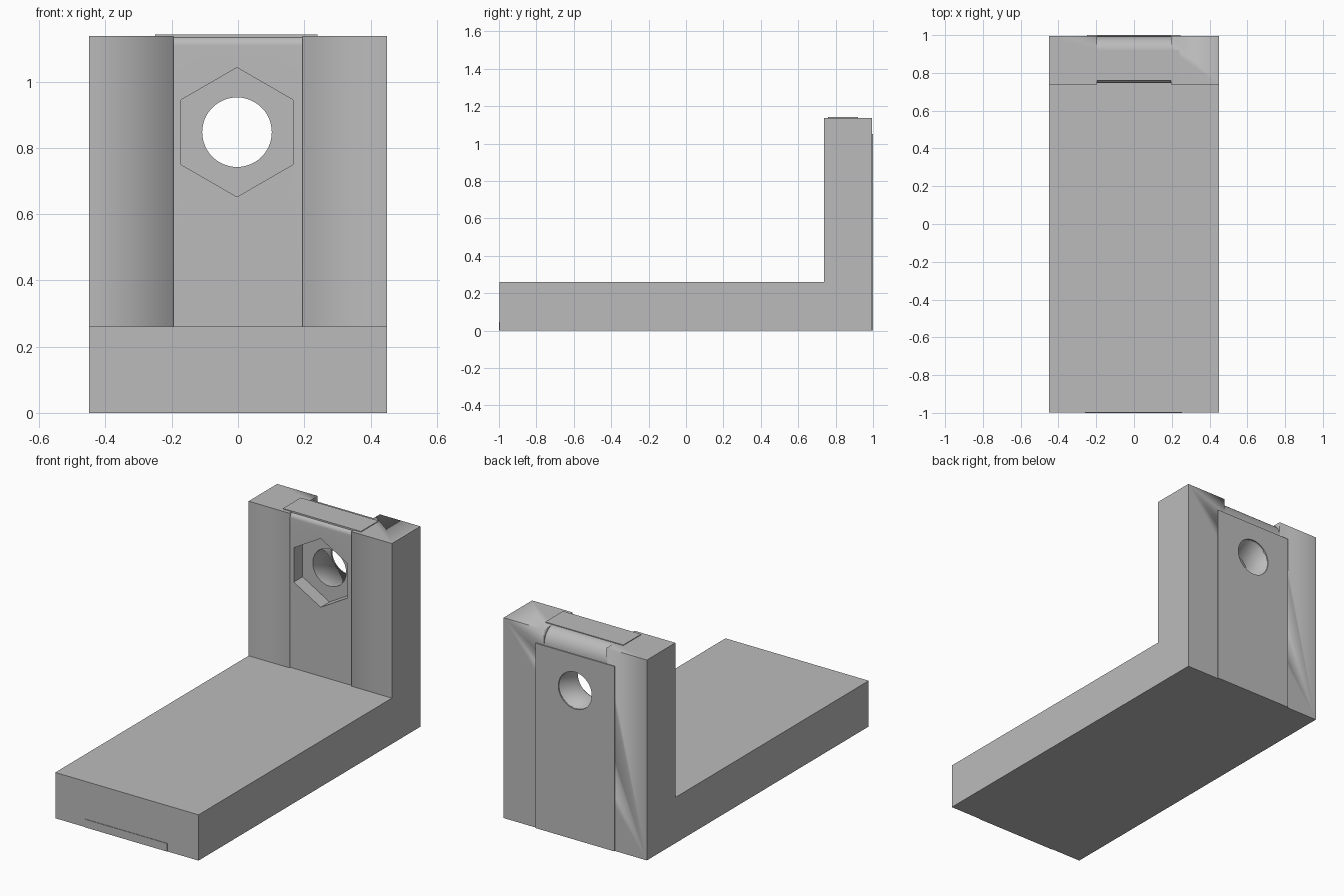
import bpy, bmesh, math

if "Cube" in bpy.data.objects:
    bpy.data.objects.remove(bpy.data.objects["Cube"])

grey = bpy.data.materials.new("plain grey")
grey.diffuse_color = (0.5, 0.5, 0.5, 1)
grey.use_nodes = True
grey.node_tree.nodes["Principled BSDF"].inputs["Base Color"].default_value = grey.diffuse_color


def extrude(name, points, x0, x1):
    """Extrude a closed (y, z) profile along x."""
    bm = bmesh.new()
    face = bm.faces.new([bm.verts.new((x0, y, z)) for y, z in points])
    out = bmesh.ops.extrude_face_region(bm, geom=[face])
    new = [v for v in out["geom"] if isinstance(v, bmesh.types.BMVert)]
    bmesh.ops.translate(bm, verts=new, vec=(x1 - x0, 0, 0))
    bmesh.ops.recalc_face_normals(bm, faces=bm.faces)
    mesh = bpy.data.meshes.new(name)
    bm.to_mesh(mesh)
    bm.free()
    mesh.materials.append(grey)
    ob = bpy.data.objects.new(name, mesh)
    bpy.context.collection.objects.link(ob)
    return ob


def box(name, x0, x1, y0, y1, z0, z1):
    return extrude(name, [(y0, z0), (y1, z0), (y1, z1), (y0, z1)], x0, x1)


def arc(cy, cz, ry, rz, a0, a1, n=12):
    angles = [math.radians(a0 + (a1 - a0) * i / n) for i in range(n + 1)]
    return [(cy + ry * math.cos(a), cz + rz * math.sin(a)) for a in angles]


def prism(name, sides, radius, y0, y1):
    """Prism along y, one corner pointing up."""
    bpy.ops.mesh.primitive_cylinder_add(
        vertices=sides, radius=radius, depth=y1 - y0,
        location=(-0.003, (y0 + y1) / 2, 0.847), rotation=(math.pi / 2, 0, 0))
    ob = bpy.context.object
    ob.name = name
    ob.data.materials.append(grey)
    return ob


def cut(ob, cutter):
    mod = ob.modifiers.new("cut", "BOOLEAN")
    mod.operation, mod.solver, mod.object = "DIFFERENCE", "EXACT", cutter
    cutter.hide_render = True
    cutter.hide_set(True)


# L-shaped bracket
bracket = extrude("bracket", [(-0.997, 0), (0.994, 0), (0.994, 1.138),
                              (0.738, 1.138), (0.738, 0.26), (-0.997, 0.26)], -0.45, 0.45)

# shallow front channel with a rounded top edge
channel = extrude("channel_cutter", [(0.65, 0.26), (0.746, 0.26)]
                  + arc(0.776, 1.108, 0.03, 0.03, 180, 90)
                  + [(0.776, 1.2), (0.65, 1.2)], -0.195, 0.195)
# rounded notch in the top back edge
notch = extrude("notch_cutter", [(1.1, 1.05)]
                + arc(0.92, 1.05, 0.074, 0.088, 0, 90)
                + [(0.92, 1.2), (1.1, 1.2)], -0.195, 0.195)
# nut pocket and bolt hole
nut = prism("nut_cutter", 6, 0.195, 0.6, 0.825)
hole = prism("hole_cutter", 48, 0.105, 0.55, 1.2)
for cutter in (channel, notch, nut, hole):
    cut(bracket, cutter)

# thin strap pads on the top, back and front toe
box("top_pad", -0.25, 0.24, 0.76, 0.92, 1.13, 1.142)
back_pad = box("back_pad", -0.25, 0.245, 0.99, 1.0, 0.0, 1.05)
cut(back_pad, hole)
box("toe_pad", -0.26, 0.255, -1.0, -0.99, 0.0, 0.046)

# keep the sharp edges, smooth the hole and the rounded edges
for ob in (bracket, hole, channel, notch):
    bpy.ops.object.select_all(action="DESELECT")
    ob.hide_set(False)
    ob.select_set(True)
    bpy.context.view_layer.objects.active = ob
    bpy.ops.object.shade_smooth_by_angle(angle=math.radians(30))
    ob.hide_set(ob is not bracket)
